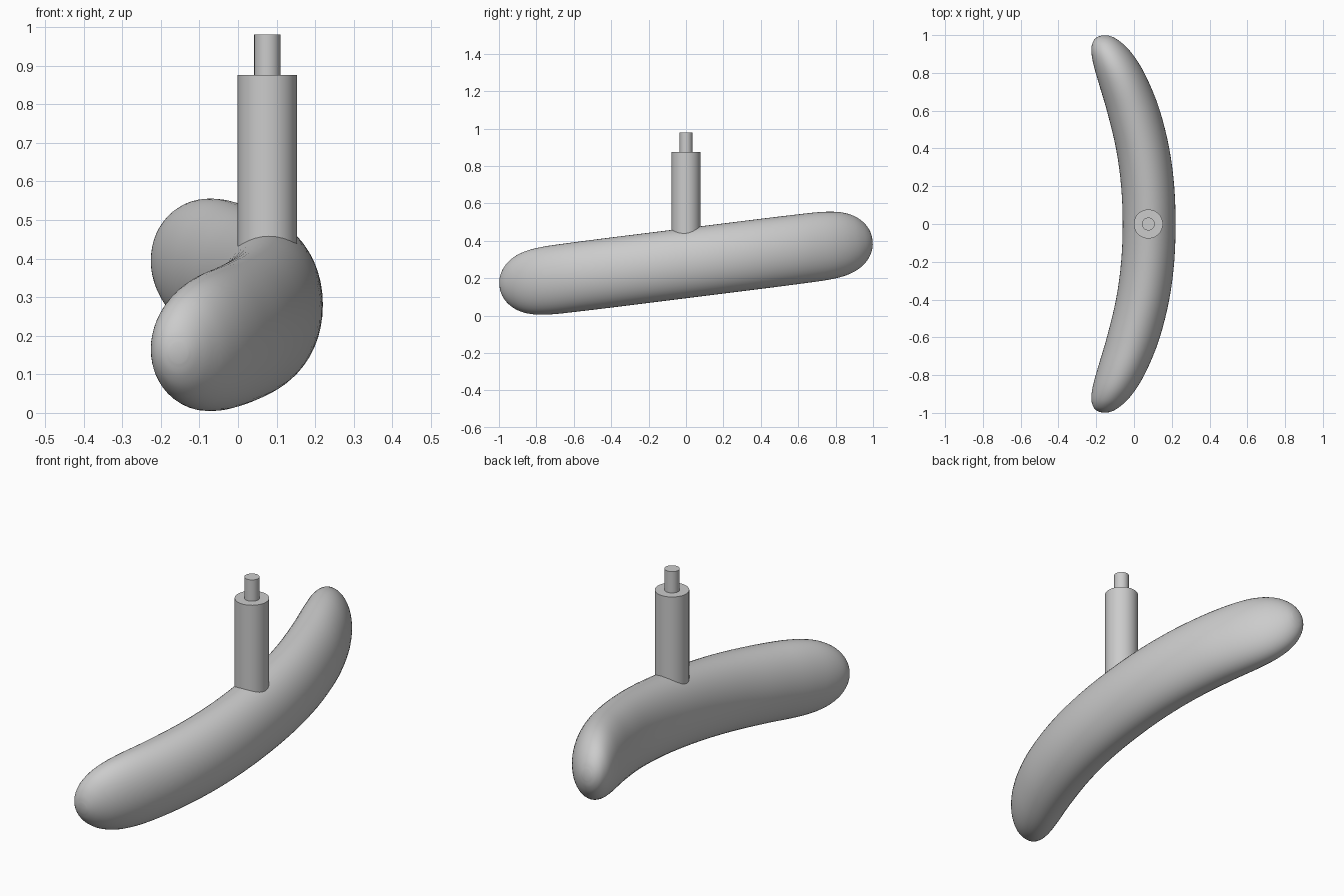
import bpy, bmesh, math
from mathutils import Matrix, Vector

if "Cube" in bpy.data.objects:
    bpy.data.objects.remove(bpy.data.objects["Cube"])

grey = bpy.data.materials.new("plain_grey")
grey.diffuse_color = (0.6, 0.6, 0.6, 1)
grey.use_nodes = True
grey.node_tree.nodes["Principled BSDF"].inputs["Base Color"].default_value = grey.diffuse_color


def add_object(name, bm, angle):
    bmesh.ops.recalc_face_normals(bm, faces=bm.faces)
    mesh = bpy.data.meshes.new(name)
    bm.to_mesh(mesh)
    bm.free()
    mesh.materials.append(grey)
    ob = bpy.data.objects.new(name, mesh)
    bpy.context.collection.objects.link(ob)
    bpy.ops.object.select_all(action='DESELECT')
    bpy.context.view_layer.objects.active = ob
    ob.select_set(True)
    bpy.ops.object.shade_smooth_by_angle(angle=math.radians(angle))
    return ob


def catmull(pts, steps):
    out = []
    for i in range(len(pts) - 1):
        p0, p1 = pts[max(i - 1, 0)], pts[i]
        p2, p3 = pts[i + 1], pts[min(i + 2, len(pts) - 1)]
        for s in range(steps):
            t = s / steps
            out.append([0.5 * (2 * b + (c - a) * t + (2 * a - 5 * b + 4 * c - d) * t * t
                        + (3 * b - a - 3 * c + d) * t ** 3)
                        for a, b, c, d in zip(p0, p1, p2, p3)])
    return out + [list(pts[-1])]


# Curved bar: half-length stations (y, inner x, outer x, half height), mirrored in y
half = [(0, -.06, .22, .186), (.2, -.068, .213, .186), (.4, -.095, .187, .186),
        (.6, -.143, .138, .185), (.75, -.187, .08, .182), (.85, -.215, .028, .168),
        (.92, -.226, -.022, .139), (.965, -.219, -.068, .1), (.99, -.2, -.105, .06),
        (1.0, -.178, -.13, .026)]
stations = [(-y, a, b, h) for y, a, b, h in reversed(half[1:])] + half
SIDES = 48
bm = bmesh.new()
rings = []
for y, a, b, h in catmull(stations, 4):
    cx, rx = (a + b) / 2, (b - a) / 2
    rings.append([bm.verts.new((cx + rx * math.cos(2 * math.pi * k / SIDES), y * 1.003,
                                h * math.sin(2 * math.pi * k / SIDES)))
                  for k in range(SIDES)])
for r, s in zip(rings, rings[1:]):
    for k in range(SIDES):
        j = (k + 1) % SIDES
        bm.faces.new((r[k], r[j], s[j], s[k]))
for ring, y in ((rings[0], -1.005), (rings[-1], 1.005)):
    tip = bm.verts.new((-.154, y, 0))
    for k in range(SIDES):
        bm.faces.new((ring[k], ring[(k + 1) % SIDES], tip))
# Tilt the bar up towards the back
bm.transform(Matrix.Translation((0, 0, .28)) @ Matrix.Rotation(math.atan(.125), 4, 'X'))
add_object("curved_bar", bm, 80)


# Upright post and thinner pin on its top
def cylinder(name, radius, z0, z1):
    bm = bmesh.new()
    bmesh.ops.create_cone(bm, cap_ends=True, segments=48, radius1=radius, radius2=radius,
                          depth=z1 - z0,
                          matrix=Matrix.Translation(Vector((.076, 0, (z0 + z1) / 2))))
    add_object(name, bm, 30)


cylinder("post", .077, .32, .875)
cylinder("pin", .034, .87, .98)
